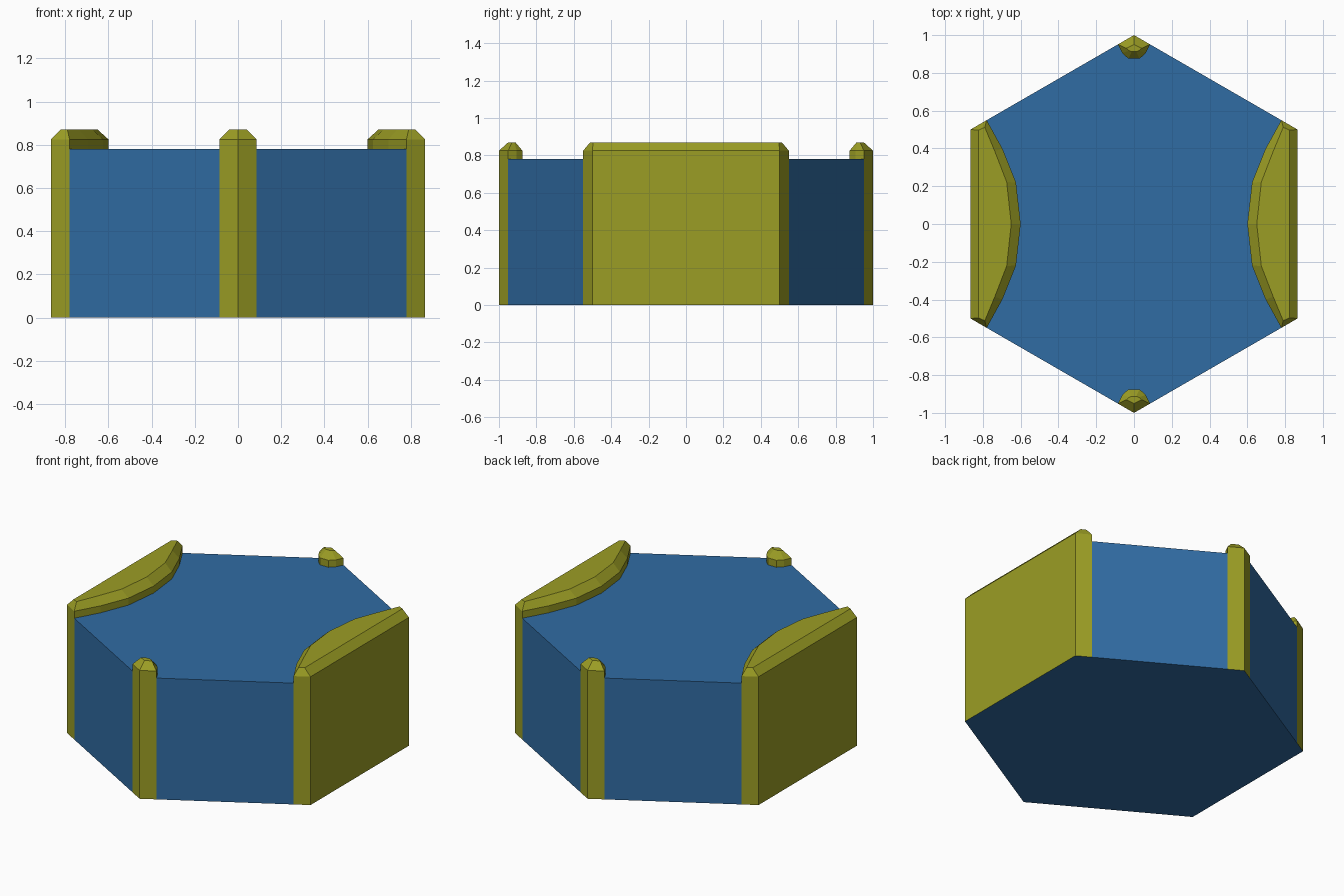
import bpy, bmesh, math

if "Cube" in bpy.data.objects:
    bpy.data.objects.remove(bpy.data.objects["Cube"])

R3 = math.sqrt(3)


def material(name, rgb):
    m = bpy.data.materials.new(name)
    m.diffuse_color = (*rgb, 1)
    m.use_nodes = True
    m.node_tree.nodes["Principled BSDF"].inputs["Base Color"].default_value = m.diffuse_color
    return m


BLUE = material("blue", (0.030, 0.150, 0.370))
OLIVE = material("olive", (0.330, 0.340, 0.018))


def loft(name, rings, mats):
    """Stack outlines (points, z) into a closed solid; second material goes on the underside."""
    me = bpy.data.meshes.new(name)
    bm = bmesh.new()
    loops = [[bm.verts.new((x, y, z)) for x, y in pts] for pts, z in rings]
    for a, b in zip(loops, loops[1:]):
        for i in range(len(a)):
            j = (i + 1) % len(a)
            bm.faces.new((a[i], a[j], b[j], b[i]))
    bm.faces.new(loops[0][::-1])
    bm.faces.new(loops[-1])
    bmesh.ops.recalc_face_normals(bm, faces=bm.faces)
    for f in bm.faces:
        f.material_index = len(mats) - 1 if f.normal.z < -0.9 else 0
    bm.to_mesh(me)
    bm.free()
    for m in mats:
        me.materials.append(m)
    ob = bpy.data.objects.new(name, me)
    bpy.context.collection.objects.link(ob)
    return ob


def edge_y(x):
    return 1 - x / R3   # slanted hexagon side


def mirrored(half, axis):
    """Complete a half outline by mirroring it; points on the axis are kept once."""
    back = [((-x, y) if axis == 0 else (x, -y)) for x, y in reversed(half)
            if abs((x, y)[axis]) > 1e-6]
    return half + back


def flip(pts, axis):
    return [((-x, y) if axis == 0 else (x, -y)) for x, y in pts]


# Hexagonal body, its corners left open for the borders
XC, XP = 0.78, 0.085
quarter = [(XC, edge_y(XC)), (XP, edge_y(XP))]
half = quarter + [(-x, y) for x, y in reversed(quarter)]
body = half + [(x, -y) for x, y in reversed(half)]
loft("hex_body", [(body, 0), (body, 0.78)], [BLUE])

# Curved side walls with chamfered tops
wall = mirrored([(R3 / 2, 0.5), (XC, edge_y(XC)), (0.697, 0.40),
                 (0.625, 0.22), (0.60, 0)], 1)
wall_top = mirrored([(0.822, 0.497), (0.790, 0.512), (0.737, 0.385),
                     (0.674, 0.222), (0.65, 0)], 1)

# Small corner posts with chamfered tops
post = mirrored([(0, 1), (XP, edge_y(XP)), (0.062, 0.905), (0.03, 0.875)], 0)
post_top = mirrored([(0, 0.95), (0.040, 0.930), (0.026, 0.918), (0.012, 0.912)], 0)

for name, axis, low, top in (("side_wall", 0, wall, wall_top),
                             ("corner_post", 1, post, post_top)):
    for side, f in (("a", lambda p: p), ("b", lambda p, a=axis: flip(p, a))):
        loft(f"{name}_{side}", [(f(low), 0), (f(low), 0.825), (f(top), 0.87)],
             [OLIVE, BLUE])
